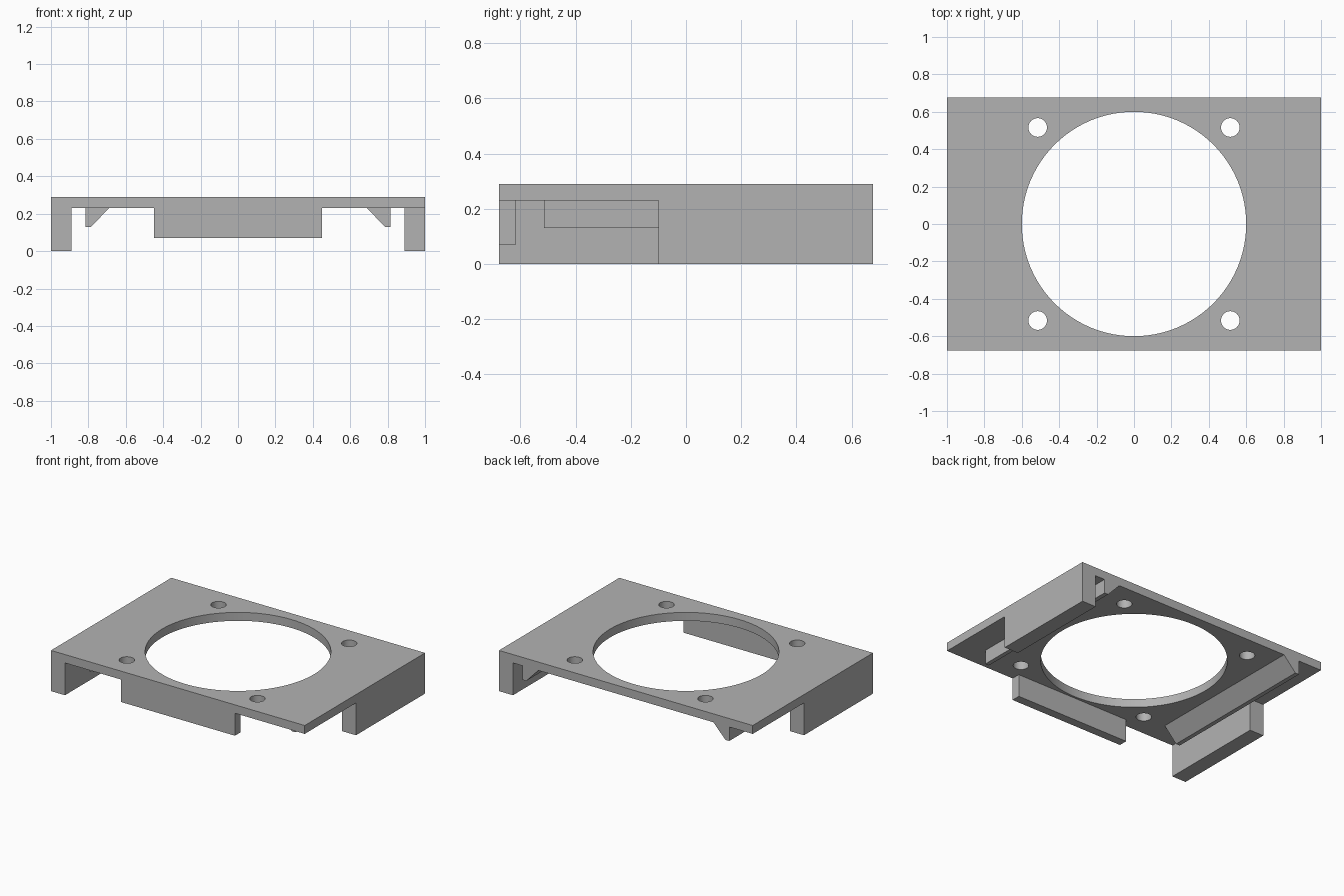
import bpy
import bmesh
from mathutils import Matrix

if "Cube" in bpy.data.objects:
    bpy.data.objects.remove(bpy.data.objects["Cube"], do_unlink=True)

HALF_X, HALF_Y = 1.0, 0.677
UNDER, TOP = 0.23, 0.29      # plate underside and top
FRONT = -HALF_Y

# Single grey plastic
grey = bpy.data.materials.new("grey plastic")
grey.use_nodes = True
colour = (0.45, 0.45, 0.45, 1)
grey.diffuse_color = colour
grey.node_tree.nodes["Principled BSDF"].inputs["Base Color"].default_value = colour


def add_object(name, bm):
    bmesh.ops.recalc_face_normals(bm, faces=bm.faces)
    mesh = bpy.data.meshes.new(name)
    bm.to_mesh(mesh)
    bm.free()
    mesh.materials.append(grey)
    obj = bpy.data.objects.new(name, mesh)
    bpy.context.collection.objects.link(obj)
    return obj


def prism(name, profile, y0, y1):
    """Extrude an x-z profile along y."""
    bm = bmesh.new()
    face = bm.faces.new([bm.verts.new((x, y0, z)) for x, z in profile])
    new = bmesh.ops.extrude_face_region(bm, geom=[face])["geom"]
    verts = [v for v in new if isinstance(v, bmesh.types.BMVert)]
    bmesh.ops.translate(bm, verts=verts, vec=(0, y1 - y0, 0))
    return add_object(name, bm)


def box(name, x0, x1, y0, y1, z0, z1):
    return prism(name, [(x0, z0), (x1, z0), (x1, z1), (x0, z1)], y0, y1)


# Top plate with the fan opening and four screw holes
plate = box("top_plate", -HALF_X, HALF_X, -HALF_Y, HALF_Y, UNDER, TOP)
bm = bmesh.new()
holes = [(0, 0, 0.6, 96)]
holes += [(sx * 0.515, sy * 0.516, 0.05, 32) for sx in (-1, 1) for sy in (-1, 1)]
for x, y, radius, sides in holes:
    bmesh.ops.create_cone(bm, cap_ends=True, segments=sides, radius1=radius,
                          radius2=radius, depth=1, matrix=Matrix.Translation((x, y, TOP)))
cutter = add_object("hole_cutter", bm)
cutter.hide_render = True
cut = plate.modifiers.new("holes", 'BOOLEAN')
cut.operation = 'DIFFERENCE'
cut.solver = 'EXACT'
cut.object = cutter

# Bake the cut and drop the cutter
bpy.ops.object.select_all(action='DESELECT')
bpy.context.view_layer.objects.active = plate
plate.select_set(True)
bpy.ops.object.modifier_apply(modifier=cut.name)
bpy.data.objects.remove(cutter, do_unlink=True)
bpy.ops.object.shade_smooth_by_angle(angle=0.5)

# Side walls, staggered toward opposite ends
box("left_wall", 0.89, HALF_X, -0.1, HALF_Y, 0, UNDER)
box("right_wall", -HALF_X, -0.89, FRONT, 0.1, 0, UNDER)

# Front lip
box("front_lip", -0.45, 0.45, FRONT, -0.615, 0.07, UNDER)

# Wedge-shaped rails under each side
for side, name in ((1, "left_rail"), (-1, "right_rail")):
    section = [(0.69, UNDER), (0.785, 0.13), (0.815, 0.13), (0.815, UNDER)]
    prism(name, [(side * x, z) for x, z in section], -0.515, HALF_Y)
